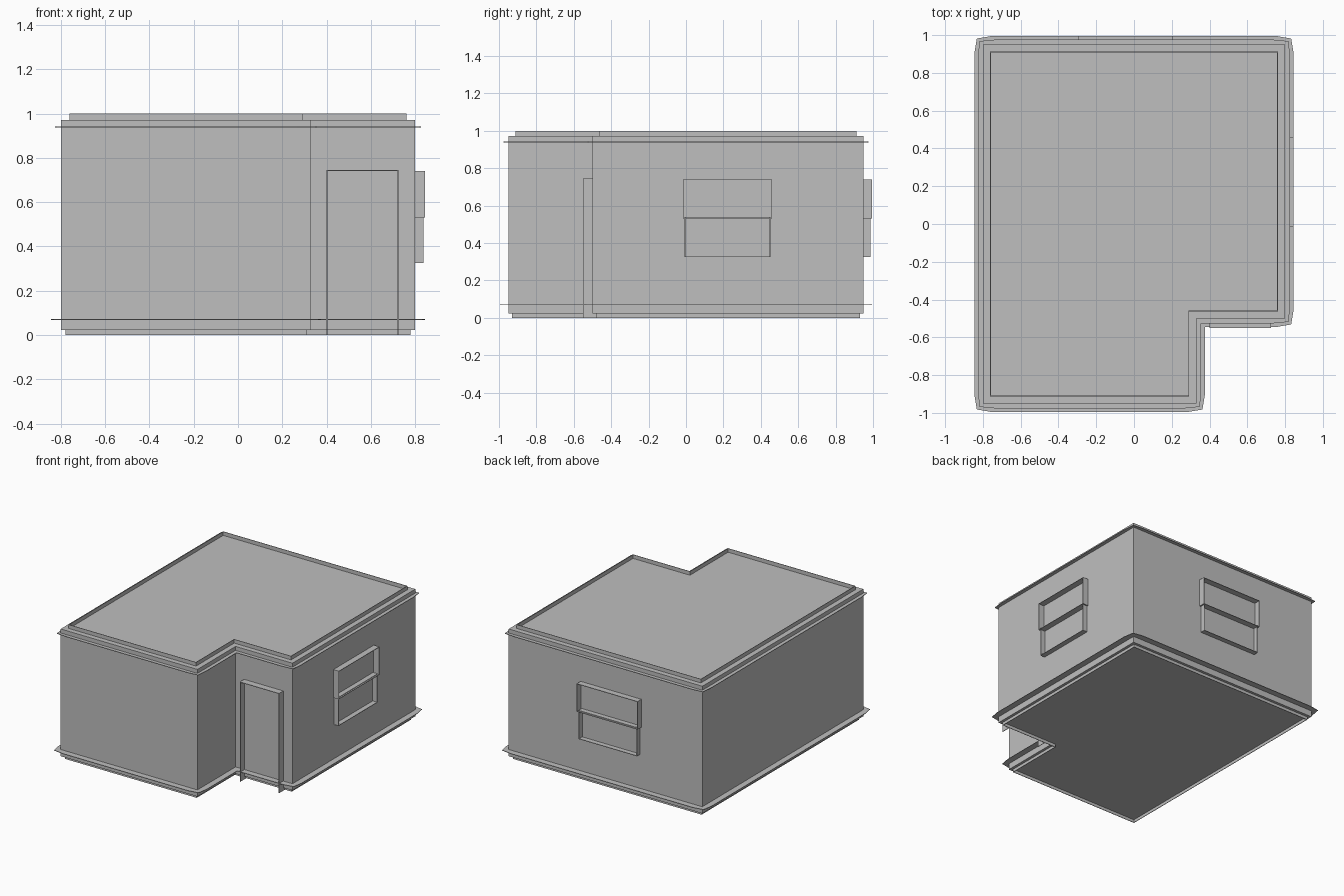
import bpy
import bmesh
from mathutils import Vector

cube = bpy.data.objects.get("Cube")
if cube:
    bpy.data.objects.remove(cube, do_unlink=True)

grey = bpy.data.materials.new("plaster_grey")
grey.use_nodes = True
colour = (0.52, 0.52, 0.52, 1)
grey.diffuse_color = colour
grey.node_tree.nodes["Principled BSDF"].inputs["Base Color"].default_value = colour

THIN = 0.004


def finish(name, bm):
    bmesh.ops.recalc_face_normals(bm, faces=bm.faces)
    mesh = bpy.data.meshes.new(name)
    bm.to_mesh(mesh)
    bm.free()
    mesh.materials.append(grey)
    obj = bpy.data.objects.new(name, mesh)
    bpy.context.collection.objects.link(obj)
    return obj


def plan(d):
    """L-shaped floor plan, pushed outward by d (counter-clockwise)."""
    return [Vector(p) for p in (
        (-0.8 - d, -0.95 - d), (0.33 + d, -0.95 - d), (0.33 + d, -0.5 - d),
        (0.8 + d, -0.5 - d), (0.8 + d, 0.95 + d), (-0.8 - d, 0.95 + d))]


def eased(points, reach, pull):
    """Pull convex corners in slightly, so the long sides bulge."""
    out = []
    for i, p in enumerate(points):
        to_prev = (points[i - 1] - p).normalized()
        to_next = (points[(i + 1) % len(points)] - p).normalized()
        if to_prev.x * to_next.y - to_prev.y * to_next.x > 0:
            out.append(p)
        else:
            out += [p + to_prev * reach, p + (to_prev + to_next) * pull, p + to_next * reach]
    return out


def slab(name, points, z0, z1):
    bm = bmesh.new()
    face = bm.faces.new([bm.verts.new((p.x, p.y, z0)) for p in points])
    made = bmesh.ops.extrude_face_region(bm, geom=[face])["geom"]
    for v in made:
        if isinstance(v, bmesh.types.BMVert):
            v.co.z = z1
    return finish(name, bm)


def rim(name, outer, inner, z0, z1):
    bm = bmesh.new()
    loops = [[bm.verts.new((p.x, p.y, z)) for p in ring]
             for ring, z in ((outer, z0), (outer, z1), (inner, z1), (inner, z0))]
    n = len(outer)
    for k in range(4):
        a, b = loops[k], loops[(k + 1) % 4]
        for i in range(n):
            j = (i + 1) % n
            bm.faces.new((a[i], a[j], b[j], b[i]))
    return finish(name, bm)


def add_box(bm, lo, hi):
    made = bmesh.ops.create_cube(bm, size=1)["verts"]
    lo, hi = Vector(lo), Vector(hi)
    for v in made:
        v.co = (lo + hi) / 2 + v.co * (hi - lo)


# Walls with roof and floor, then the thin rims above and below them
slab("house_body", plan(0), 0.022, 0.972)
rim("roof_rim", plan(-0.038), plan(-0.038 - THIN), 0.972, 1.0)
rim("base_rim", plan(-0.02), plan(-0.02 - THIN), 0.0, 0.022)

# Flat ledges running round the walls
slab("cornice_ledge", eased(plan(0.026), 0.09, 0.008), 0.938, 0.938 + THIN)
slab("skirting_ledge", eased(plan(0.045), 0.09, 0.013), 0.068, 0.068 + THIN)


def window(name, place):
    """Sash window: an upper sash a little wider than the lower one.
    place(u, depth, z) maps window space to the wall."""
    bm = bmesh.new()

    def bar(u0, u1, z0, z1, depth):
        a, b = place(u0, 0, z0), place(u1, depth, z1)
        add_box(bm, [min(s) for s in zip(a, b)], [max(s) for s in zip(a, b)])

    for half, low, high, depth in ((0.237, 0.53, 0.74, 0.045), (0.227, 0.325, 0.54, 0.037)):
        for side in (-half, half):
            bar(side - THIN / 2, side + THIN / 2, low, high, depth)
        for z in (low, high - THIN):
            bar(-half, half, z, z + THIN, depth)
    return finish(name, bm)


window("side_window", lambda u, d, z: (0.8 + d, 0.222 + u, z))
window("back_window", lambda u, d, z: (-0.045 + u * 1.05, 0.95 + d, z))

# Door surround: two jambs and a head
bm = bmesh.new()
for x in (0.402, 0.722):
    add_box(bm, (x - THIN / 2, -0.55, 0), (x + THIN / 2, -0.48, 0.745))
add_box(bm, (0.4, -0.55, 0.741), (0.724, -0.5, 0.745))
finish("door_frame", bm)
